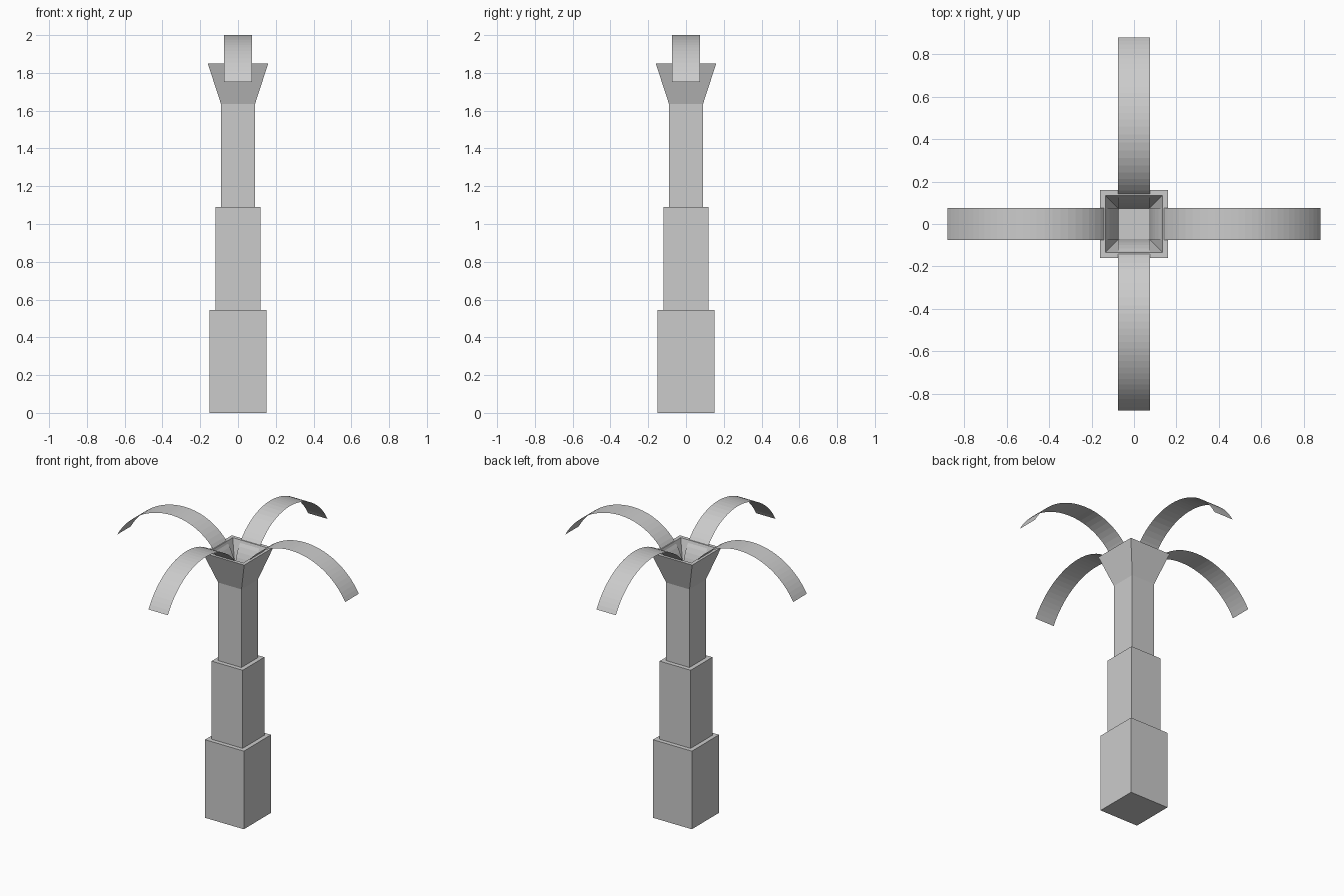
import bpy, bmesh, math

cube = bpy.data.objects.get("Cube")
if cube:
    bpy.data.objects.remove(cube, do_unlink=True)

grey = bpy.data.materials.new("plain_grey")
grey.use_nodes = True
colour = (0.6, 0.6, 0.6, 1)
grey.diffuse_color = colour
grey.node_tree.nodes["Principled BSDF"].inputs["Base Color"].default_value = colour


def make_object(name, bm):
    mesh = bpy.data.meshes.new(name)
    bm.to_mesh(mesh)
    bm.free()
    mesh.materials.append(grey)
    obj = bpy.data.objects.new(name, mesh)
    bpy.context.collection.objects.link(obj)
    return obj


def square_stack(name, profile):
    """Closed shape from square rings given as (half width, height)."""
    bm = bmesh.new()
    rings = [[bm.verts.new((sx * h, sy * h, z))
              for sx, sy in ((-1, -1), (1, -1), (1, 1), (-1, 1))]
             for h, z in profile]
    for low, high in zip(rings, rings[1:]):
        for i in range(4):
            j = (i + 1) % 4
            bm.faces.new((low[i], low[j], high[j], high[i]))
    bm.faces.new(rings[0][::-1])
    bm.faces.new(rings[-1])
    return make_object(name, bm)


# Trunk: three stepped blocks
step = 0.545
for i, (part, half) in enumerate((("lower", 0.15), ("middle", 0.12), ("upper", 0.09))):
    square_stack(f"trunk_{part}", [(half, i * step), (half, (i + 1) * step)])

# Flared crown with a hollow, sloped inside
square_stack("crown", [(0.09, 1.635), (0.16, 1.85), (0.135, 1.85), (0.07, 1.65)])


# Arching leaf: steep elliptical rise, then a circular fall to the tip
def leaf_path(segments=16):
    apex, top, radius = 0.46, 2.0, 0.48
    rise = [(apex - 0.39 * math.cos(a), 1.645 + 0.355 * math.sin(a))
            for a in (math.pi / 2 * i / segments for i in range(segments))]
    end = math.asin(0.42 / radius)
    fall = [(apex + radius * math.sin(a), top - radius * (1 - math.cos(a)))
            for a in (end * i / segments for i in range(segments + 1))]
    return rise + fall


def leaf(name, turn):
    bm = bmesh.new()
    half = 0.075
    pairs = [(bm.verts.new((d, -half, z)), bm.verts.new((d, half, z)))
             for d, z in leaf_path()]
    for (a, b), (c, d) in zip(pairs, pairs[1:]):
        bm.faces.new((a, c, d, b))
    obj = make_object(name, bm)
    obj.rotation_euler.z = turn


for i, side in enumerate(("left", "back", "right", "front")):
    leaf(f"leaf_{side}", i * math.pi / 2)
